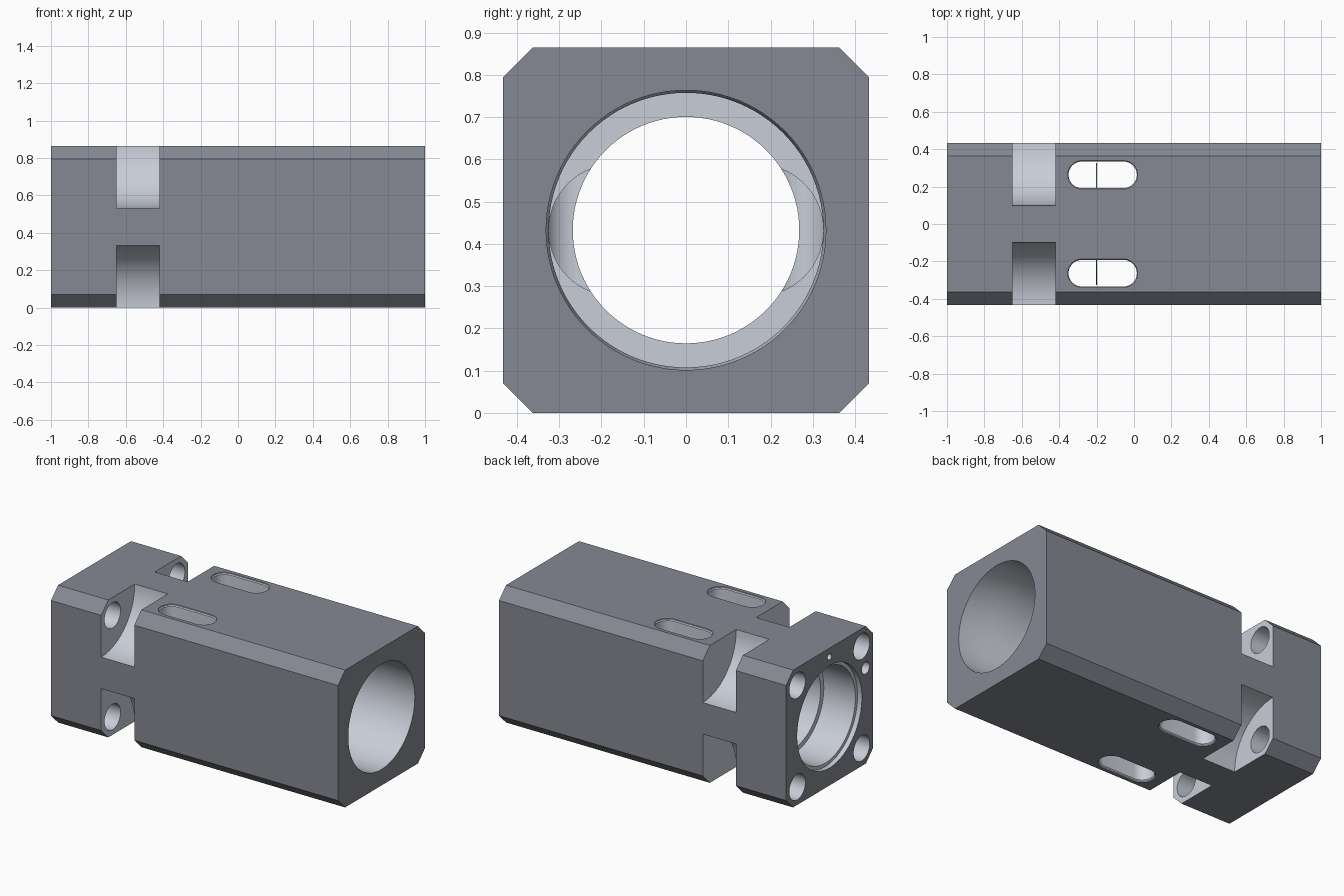
import bpy, bmesh, math

if "Cube" in bpy.data.objects:
    bpy.data.objects.remove(bpy.data.objects["Cube"])

H = 0.4325          # half of the square section
ZC = H              # height of the bore axis


def paint(name, colour):
    m = bpy.data.materials.new(name)
    m.diffuse_color = (*colour, 1)
    m.use_nodes = True
    m.node_tree.nodes["Principled BSDF"].inputs["Base Color"].default_value = m.diffuse_color
    return m


DARK = paint("dark_coating", (0.235, 0.25, 0.29))
LIGHT = paint("machined_metal", (0.58, 0.61, 0.68))


def loft(name, rings, mat=LIGHT):
    """Closed solid through a list of equal-length point rings."""
    bm = bmesh.new()
    loops = [[bm.verts.new(p) for p in ring] for ring in rings]
    n = len(loops[0])
    for a, b in zip(loops, loops[1:]):
        for i in range(n):
            j = (i + 1) % n
            bm.faces.new((a[i], a[j], b[j], b[i]))
    bm.faces.new(loops[0])
    bm.faces.new(loops[-1])
    bmesh.ops.recalc_face_normals(bm, faces=bm.faces[:])
    mesh = bpy.data.meshes.new(name)
    bm.to_mesh(mesh)
    bm.free()
    mesh.materials.append(mat)
    ob = bpy.data.objects.new(name, mesh)
    bpy.context.collection.objects.link(ob)
    return ob


def turned(name, y, z, profile, seg):
    """Solid of revolution along x; profile is (x, radius) pairs."""
    return loft(name, [[(x, y + r * math.cos(2 * math.pi * i / seg),
                         z + r * math.sin(2 * math.pi * i / seg)) for i in range(seg)]
                       for x, r in profile])


def slot_ring(y, z, grow):
    """Rounded slot outline in the xy plane."""
    r = 0.071 + grow
    pts = []
    for cx, start in ((-0.056, -90), (-0.279, 90)):
        for i in range(17):
            a = math.radians(start + 180 * i / 16)
            pts.append((cx + r * math.cos(a), y + r * math.sin(a), z))
    return pts


def carve(ob, cutters):
    """Subtract every cutter, keep its material on the cut, then drop it."""
    bpy.ops.object.select_all(action='DESELECT')
    bpy.context.view_layer.objects.active = ob
    ob.select_set(True)
    for c in cutters:
        c.hide_render = True
        mod = ob.modifiers.new("cut", 'BOOLEAN')
        mod.operation = 'DIFFERENCE'
        mod.solver = 'EXACT'
        mod.material_mode = 'TRANSFER'
        mod.object = c
        bpy.ops.object.modifier_apply(modifier=mod.name)
        bpy.data.objects.remove(c, do_unlink=True)
    bpy.ops.object.shade_smooth_by_angle(angle=math.radians(20))


# Square body with chamfered long edges
k = H - 0.07
section = [(k, -H), (H, -k), (H, k), (k, H), (-k, H), (-H, k), (-H, -k), (-k, -H)]
body = loft("housing_body", [[(x, y, ZC + z) for y, z in section] for x in (-1, 1)], DARK)

# Stepped bore running the full length
cutters = [turned("bore_cutter", 0, ZC, [
    (-1.1, 0.322), (-0.97, 0.322), (-0.97, 0.30), (-0.75, 0.30), (-0.75, 0.268),
    (-0.20, 0.268), (-0.20, 0.325), (0.76, 0.325), (0.80, 0.331), (1.1, 0.331)], 96)]

for sy in (-1, 1):
    # Through slots with a small flared rim at top and bottom
    cutters.append(loft("slot_cutter", [
        slot_ring(sy * 0.263, z, g) for z, g in
        ((-0.02, 0.005), (0.006, 0.005), (0.012, 0), (2 * H - 0.012, 0),
         (2 * H - 0.006, 0.005), (2 * H + 0.02, 0.005))]))
    for sz in (-1, 1):
        # Scooped corner notches and the screw holes leading into them
        cutters.append(turned("notch_cutter", sy * H, ZC + sz * H,
                              [(-0.65, 0.333), (-0.42, 0.333)], 96))
        cutters.append(turned("screw_hole_cutter", sy * 0.32, ZC + sz * 0.32,
                              [(-1.1, 0.08), (-0.6, 0.08)], 40))

# Small holes in the left end face
cutters.append(turned("port_cutter", -0.36, ZC + 0.17, [(-1.1, 0.038), (-0.8, 0.038)], 24))
cutters.append(turned("pin_hole_cutter", 0, ZC + 0.378, [(-1.1, 0.02), (-0.88, 0.02)], 20))
carve(body, cutters)

# Thin shoulder ring across the bore step, relieved at both sides
ring = turned("bore_shoulder", 0, ZC, [(-0.202, 0.327), (-0.198, 0.327)], 96)
carve(ring, [turned("ring_hole_cutter", 0, ZC, [(-0.3, 0.268), (-0.1, 0.268)], 96)] +
      [turned("relief_cutter", s * 0.17, ZC, [(-0.3, 0.155), (-0.1, 0.155)], 64)
       for s in (-1, 1)])
